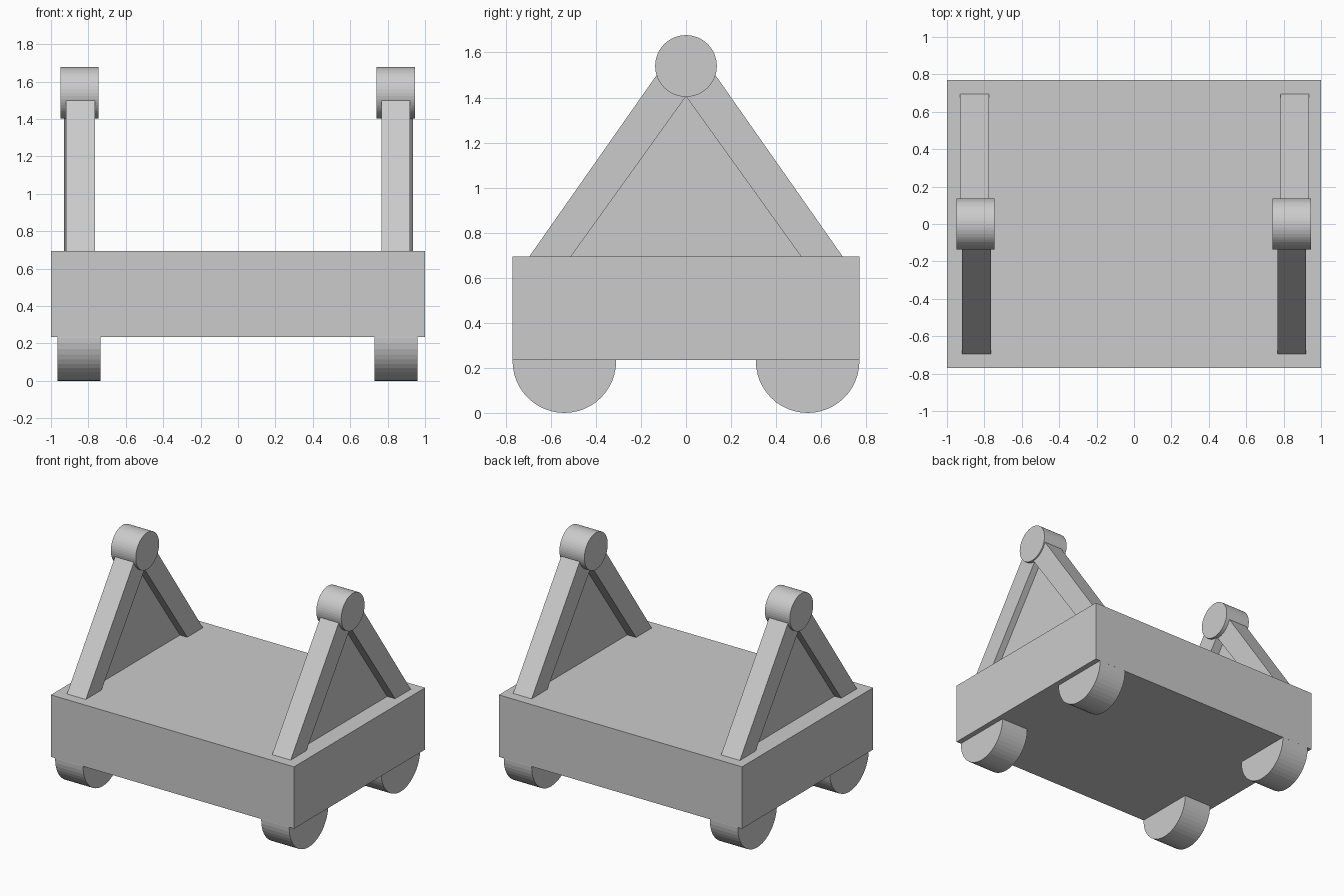
import bpy
import bmesh
import math

cube = bpy.data.objects.get("Cube")
if cube:
    bpy.data.objects.remove(cube, do_unlink=True)

# Single plain grey
grey = bpy.data.materials.new("plain_grey")
grey.use_nodes = True
colour = (0.6, 0.6, 0.6, 1)
grey.diffuse_color = colour
grey.node_tree.nodes["Principled BSDF"].inputs["Base Color"].default_value = colour


def prism(name, profile, x0, x1):
    """Extrude a closed (y, z) profile along x from x0 to x1."""
    bm = bmesh.new()
    face = bm.faces.new([bm.verts.new((x0, y, z)) for y, z in profile])
    extruded = bmesh.ops.extrude_face_region(bm, geom=[face])["geom"]
    verts = [v for v in extruded if isinstance(v, bmesh.types.BMVert)]
    bmesh.ops.translate(bm, verts=verts, vec=(x1 - x0, 0, 0))
    bmesh.ops.recalc_face_normals(bm, faces=bm.faces)
    mesh = bpy.data.meshes.new(name)
    bm.to_mesh(mesh)
    bm.free()
    mesh.materials.append(grey)
    obj = bpy.data.objects.new(name, mesh)
    bpy.context.collection.objects.link(obj)
    return obj


def circle(y, z, radius, sides=48):
    steps = [2 * math.pi * i / sides for i in range(sides)]
    return [(y + radius * math.cos(a), z + radius * math.sin(a)) for a in steps]


# Base block
FLOOR, HUB_Z = 0.695, 1.54
prism("base_block", [(-0.77, 0.235), (0.77, 0.235), (0.77, FLOOR), (-0.77, FLOOR)], -1, 1)

# Leaning strut and web outlines, seen from the side
strut = [(0.695, FLOOR), (0.51, FLOOR), (0, 1.405), (0, HUB_Z), (0.102, HUB_Z)]
web = [(-0.55, FLOOR), (0.55, FLOOR), (0, 1.46)]

# x extents per side: hub, front strut, back strut, web, wheels
sides = {
    "right": ((-0.95, -0.745), (-0.92, -0.765), (-0.93, -0.775), (-0.865, -0.835), (-0.965, -0.735)),
    "left": ((0.74, 0.945), (0.768, 0.92), (0.783, 0.935), (0.84, 0.87), (0.73, 0.96)),
}
for side, (hub, front, back, panel, wheel) in sides.items():
    prism(f"{side}_hub", circle(0, HUB_Z, 0.137), *hub)
    prism(f"{side}_front_strut", [(-y, z) for y, z in strut], *front)
    prism(f"{side}_back_strut", strut, *back)
    prism(f"{side}_web", web, *panel)
    for end, y in (("front", -0.54), ("back", 0.54)):
        prism(f"{side}_{end}_wheel", circle(y, 0.23, 0.23), *wheel)
